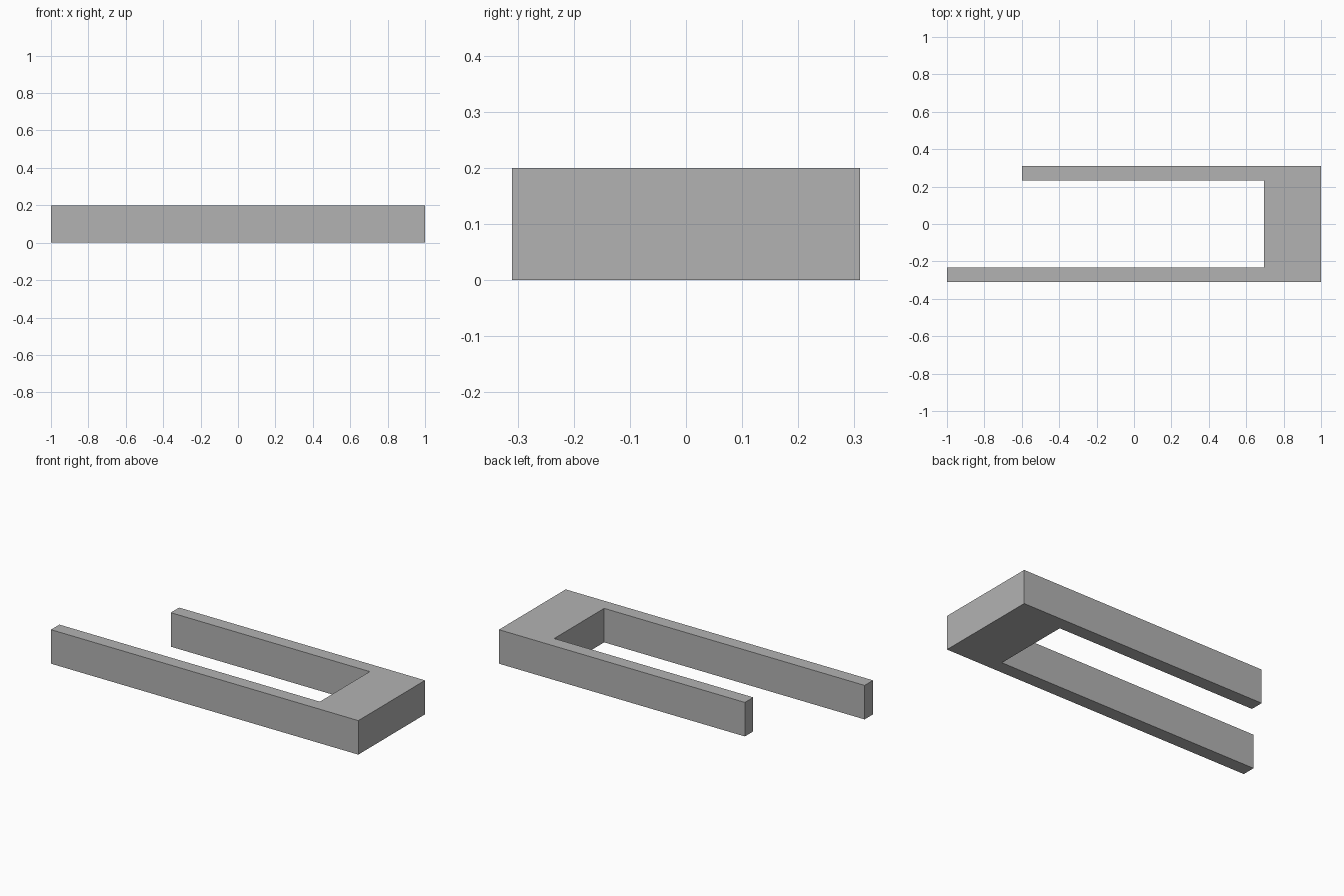
import bpy
import bmesh

if "Cube" in bpy.data.objects:
    bpy.data.objects.remove(bpy.data.objects["Cube"], do_unlink=True)

HEIGHT = 0.2
OUTER, INNER = 0.31, 0.232
BACK, INNER_END = 1.0, 0.695
LONG_TIP, SHORT_TIP = -1.0, -0.6

# Plain grey material
grey = bpy.data.materials.new("plain_grey")
grey.use_nodes = True
colour = (0.45, 0.45, 0.45, 1)
grey.diffuse_color = colour
grey.node_tree.nodes["Principled BSDF"].inputs["Base Color"].default_value = colour

# U-shaped outline: long front arm, solid end block, short rear arm
outline = [
    (LONG_TIP, -OUTER), (BACK, -OUTER), (BACK, OUTER), (SHORT_TIP, OUTER),
    (SHORT_TIP, INNER), (INNER_END, INNER), (INNER_END, -INNER), (LONG_TIP, -INNER),
]

# Extrude the outline into a solid bracket
bm = bmesh.new()
base = bm.faces.new([bm.verts.new((x, y, 0)) for x, y in outline])
result = bmesh.ops.extrude_face_region(bm, geom=[base], use_keep_orig=True)
top_verts = [v for v in result["geom"] if isinstance(v, bmesh.types.BMVert)]
bmesh.ops.translate(bm, verts=top_verts, vec=(0, 0, HEIGHT))
bmesh.ops.recalc_face_normals(bm, faces=bm.faces)

mesh = bpy.data.meshes.new("forked_bracket")
bm.to_mesh(mesh)
bm.free()
mesh.materials.append(grey)
bracket = bpy.data.objects.new("forked_bracket", mesh)
bpy.context.collection.objects.link(bracket)
